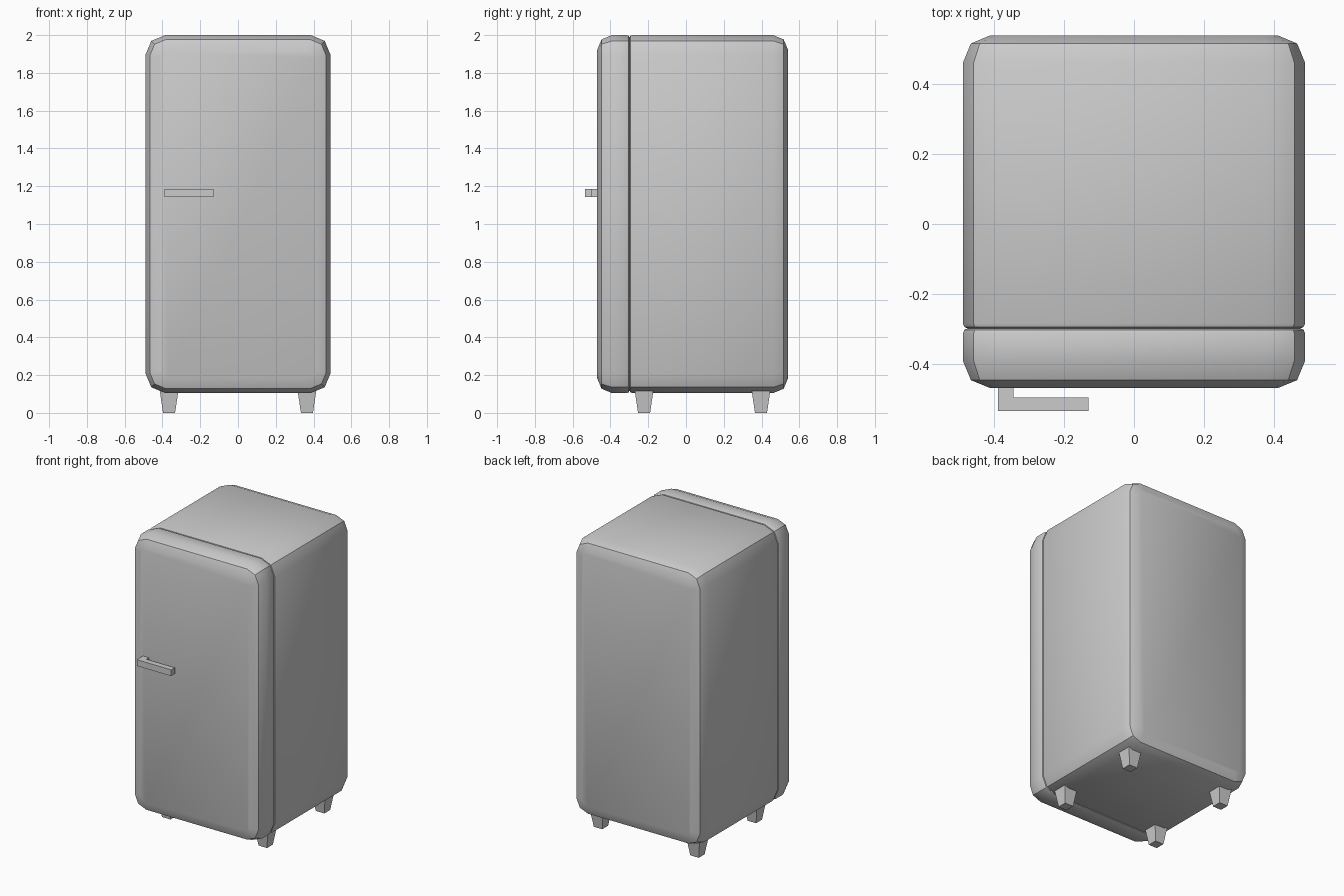
import bpy, bmesh, math

if "Cube" in bpy.data.objects:
    bpy.data.objects.remove(bpy.data.objects["Cube"])


def finish(name, bm, smooth=False):
    bmesh.ops.recalc_face_normals(bm, faces=bm.faces)
    me = bpy.data.meshes.new(name)
    bm.to_mesh(me)
    bm.free()
    ob = bpy.data.objects.new(name, me)
    bpy.context.collection.objects.link(ob)
    if smooth:
        bpy.ops.object.select_all(action='DESELECT')
        ob.select_set(True)
        bpy.context.view_layer.objects.active = ob
        bpy.ops.object.shade_smooth_by_angle(angle=math.radians(40))
    return ob


def box(x0, x1, y0, y1, z0, z1):
    bm = bmesh.new()
    bmesh.ops.create_cube(bm, size=1)
    for v in bm.verts:
        v.co = (x1 if v.co.x > 0 else x0, y1 if v.co.y > 0 else y0, z1 if v.co.z > 0 else z0)
    return bm


def bevel(bm, edges, width, segments):
    bmesh.ops.bevel(bm, geom=edges, offset=width, offset_type='OFFSET', segments=segments,
                    profile=0.5, affect='EDGES', clamp_overlap=False)


def rim(bm, y):
    return [e for e in bm.edges if all(abs(v.co.y - y) < 1e-4 for v in e.verts)]


def rounded_shell(name, y_round, y_seam):
    """Box with rounded corners, one soft rim and one crisp rim at the seam."""
    bm = box(-0.49, 0.49, min(y_round, y_seam), max(y_round, y_seam), 0.105, 2.0)
    bevel(bm, [e for e in bm.edges if abs(e.verts[0].co.y - e.verts[1].co.y) > 0.01], 0.105, 2)
    bevel(bm, rim(bm, y_round), 0.078, 2)
    bevel(bm, rim(bm, y_seam), 0.014, 2)
    return finish(name, bm, True)


# Cabinet and door, meeting at the grooved seam
rounded_shell("cabinet", 0.54, -0.299)
rounded_shell("door", -0.47, -0.299)

# L-shaped door handle
bm = bmesh.new()
profile = [(-0.39, -0.46), (-0.39, -0.536), (-0.13, -0.536), (-0.13, -0.497),
           (-0.345, -0.497), (-0.345, -0.46)]
face = bm.faces.new([bm.verts.new((x, y, 1.142)) for x, y in profile])
ext = bmesh.ops.extrude_face_region(bm, geom=[face])["geom"]
bmesh.ops.translate(bm, vec=(0, 0, 0.043), verts=[g for g in ext if isinstance(g, bmesh.types.BMVert)])
finish("door_handle", bm)

# Four tapered feet
for end, y in (("front", -0.222), ("back", 0.397)):
    for side, x in (("left", -0.365), ("right", 0.365)):
        bm = box(-0.049, 0.049, -0.049, 0.049, 0, 0.115)
        for v in bm.verts:
            k = 0.65 if v.co.z < 0.01 else 1
            v.co.x, v.co.y = x + v.co.x * k, y + v.co.y * k
        finish(f"{end}_{side}_foot", bm)
